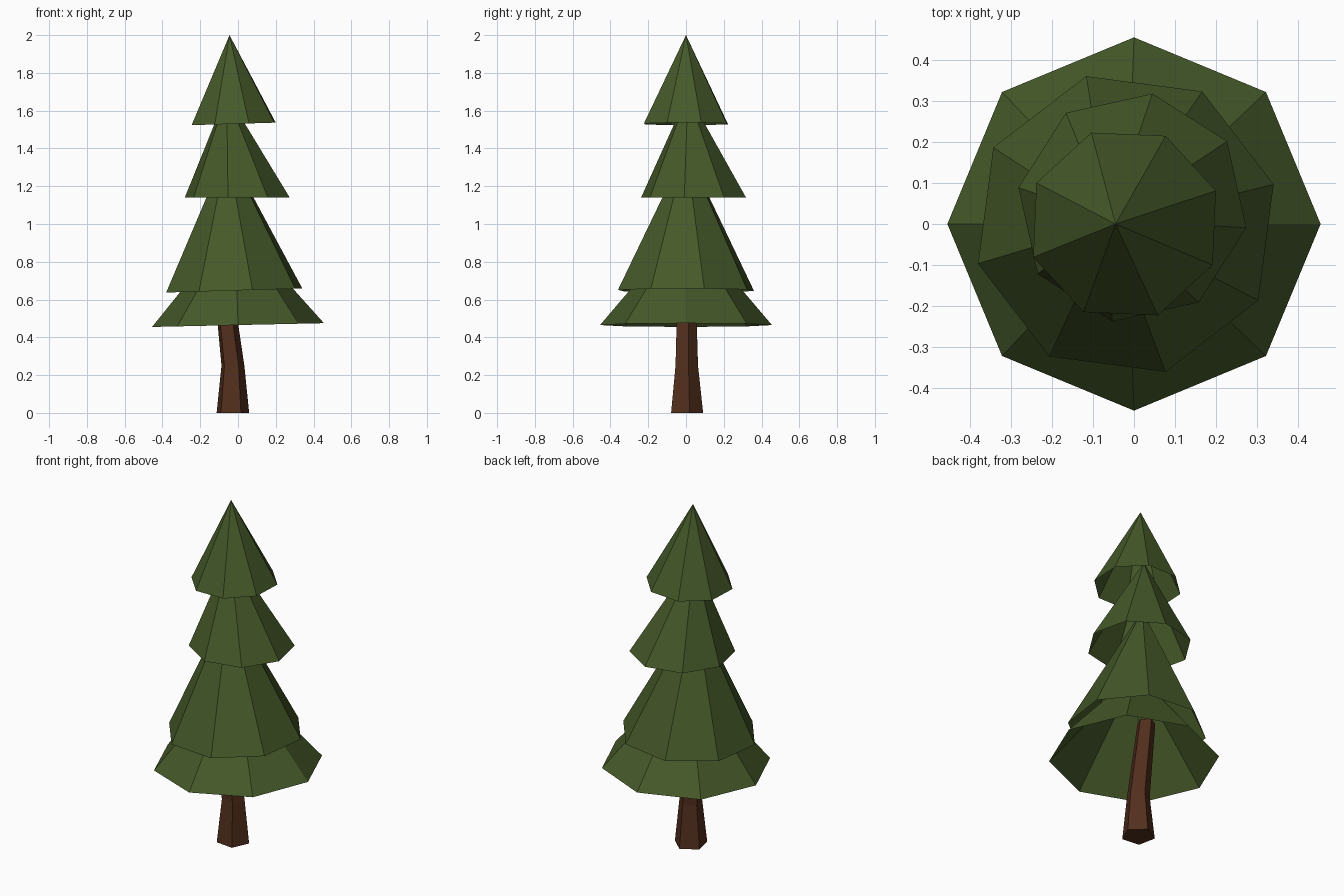
import bpy, bmesh
from math import radians, cos, sin

if "Cube" in bpy.data.objects:
    bpy.data.objects.remove(bpy.data.objects["Cube"])

def material(name, color):
    m = bpy.data.materials.new(name)
    m.diffuse_color = (*color, 1)
    m.use_nodes = True
    m.node_tree.nodes["Principled BSDF"].inputs["Base Color"].default_value = m.diffuse_color
    return m

green = material("needles", (0.06, 0.1, 0.022))
brown = material("bark", (0.085, 0.028, 0.012))

def ring(bm, cx, cy, z, r, sides, start, tilt=0.0):
    """Polygon ring of verts; tilt is the rise in z per unit of x."""
    angles = [radians(start + 360 * i / sides) for i in range(sides)]
    return [bm.verts.new((cx + r * cos(a), cy + r * sin(a), z + tilt * r * cos(a)))
            for a in angles]

def finish(bm, name, mat):
    mesh = bpy.data.meshes.new(name)
    bm.to_mesh(mesh)
    bm.free()
    mesh.materials.append(mat)
    bpy.context.collection.objects.link(bpy.data.objects.new(name, mesh))

# Foliage tiers: open eight-sided cones with leaning apexes
def tier(name, cx, cy, z, r, start, tilt, apex):
    bm = bmesh.new()
    rim = ring(bm, cx, cy, z, r, 8, start, tilt)
    tip = bm.verts.new(apex)
    for i in range(8):
        bm.faces.new((rim[i], rim[(i + 1) % 8], tip))
    finish(bm, name, green)

tier("foliage_bottom", 0, 0, 0.465, 0.455, 0, 0.022, (-0.016, 0, 1.0))
tier("foliage_lower", -0.02, 0, 0.648, 0.373, 15, 0.03, (-0.057, 0, 1.40))
tier("foliage_upper", -0.004, 0.04, 1.14, 0.282, 35, 0, (-0.06, 0.01, 1.69))
tier("foliage_top", -0.023, 0, 1.53, 0.237, 20, 0.03, (-0.045, 0, 2.0))

# Trunk: bent, tapering five-sided column
bm = bmesh.new()
rings = [ring(bm, cx, 0, z, r, 5, 12) for cx, z, r in
         ((-0.03, 0, 0.091), (-0.029, 0.25, 0.064), (-0.085, 0.72, 0.05))]
for a, b in zip(rings, rings[1:]):
    for i in range(5):
        j = (i + 1) % 5
        bm.faces.new((a[i], a[j], b[j], b[i]))
bm.faces.new(rings[0][::-1])
bm.faces.new(rings[-1])
finish(bm, "trunk", brown)
